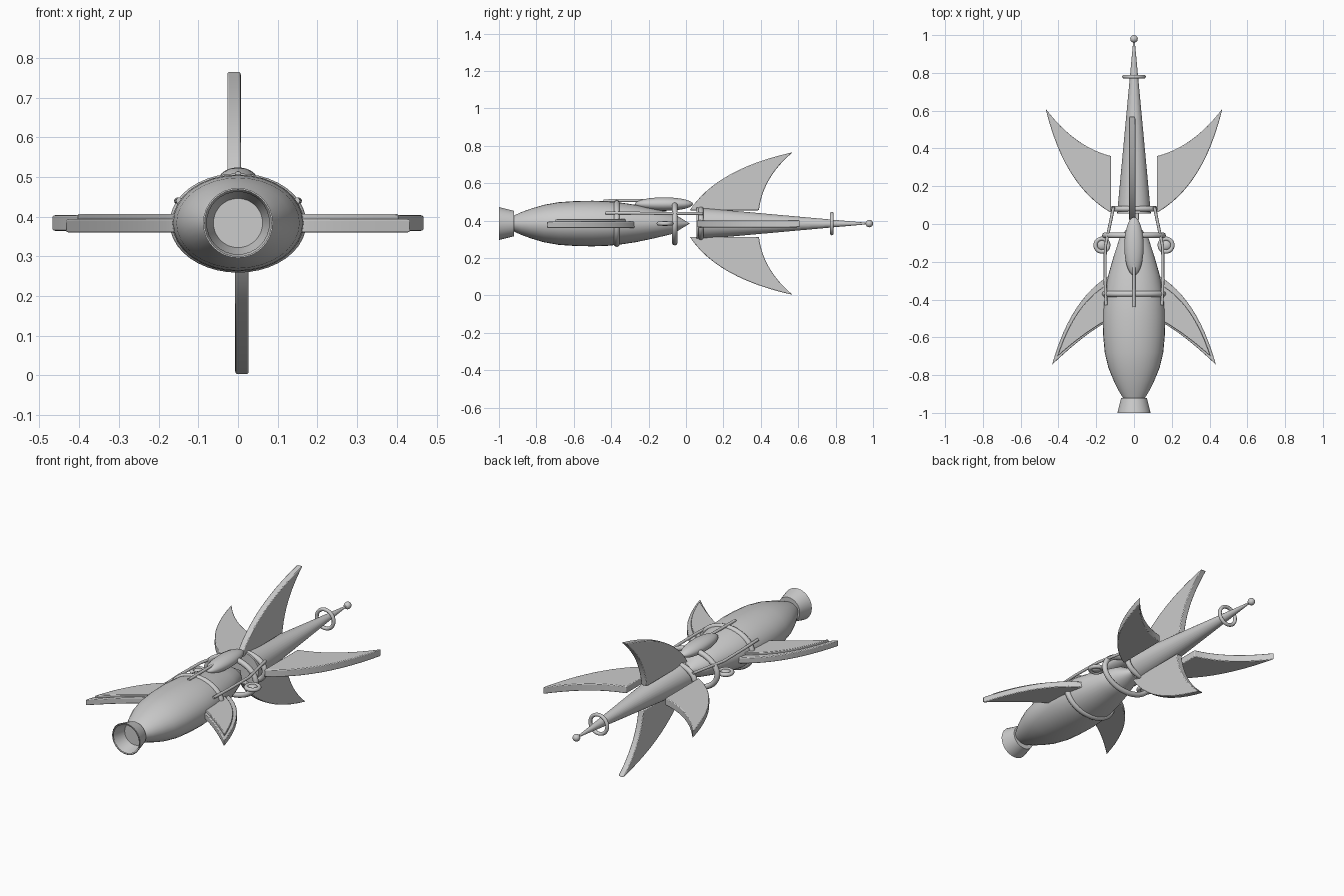
import bpy, bmesh, math
from mathutils import Vector, Matrix

if "Cube" in bpy.data.objects:
    bpy.data.objects.remove(bpy.data.objects["Cube"])

ZC = 0.384  # height of the long axis


def add_object(name, bm, smooth=True, angle=40):
    bmesh.ops.recalc_face_normals(bm, faces=bm.faces[:])
    mesh = bpy.data.meshes.new(name)
    bm.to_mesh(mesh)
    bm.free()
    ob = bpy.data.objects.new(name, mesh)
    bpy.context.collection.objects.link(ob)
    if smooth:
        bpy.ops.object.select_all(action='DESELECT')
        ob.select_set(True)
        bpy.context.view_layer.objects.active = ob
        bpy.ops.object.shade_smooth_by_angle(angle=math.radians(angle))
    return ob


def lathe(name, profile, sx=1.0, sides=32, caps=True):
    """Revolve (y, radius) pairs about the long axis; sx widens the section."""
    bm = bmesh.new()
    rings = []
    for y, r in profile:
        rings.append([bm.verts.new((sx * r * math.cos(a), y, ZC + r * math.sin(a)))
                      for a in (2 * math.pi * i / sides for i in range(sides))])
    for a, b in zip(rings, rings[1:]):
        for i in range(sides):
            j = (i + 1) % sides
            bm.faces.new((a[i], a[j], b[j], b[i]))
    if caps:
        bm.faces.new(rings[0])
        bm.faces.new(rings[-1])
    bmesh.ops.remove_doubles(bm, verts=bm.verts[:], dist=1e-5)
    return add_object(name, bm)


def torus(name, centre, rx, rz, minor, flat=False):
    """Ring around the long axis, or lying flat."""
    bm = bmesh.new()
    n, m = 40, 10
    grid = []
    for i in range(n):
        a = 2 * math.pi * i / n
        row = []
        for j in range(m):
            b = 2 * math.pi * j / m
            u = (rx + minor * math.cos(b)) * math.cos(a)
            v = (rz + minor * math.cos(b)) * math.sin(a)
            w = minor * math.sin(b)
            off = Vector((u, v, w)) if flat else Vector((u, w, v))
            row.append(bm.verts.new(Vector(centre) + off))
        grid.append(row)
    for i in range(n):
        for j in range(m):
            k, l = (i + 1) % n, (j + 1) % m
            bm.faces.new((grid[i][j], grid[k][j], grid[k][l], grid[i][l]))
    return add_object(name, bm, angle=60)


def ellipsoid(name, centre, size):
    bm = bmesh.new()
    bmesh.ops.create_uvsphere(bm, u_segments=24, v_segments=16, radius=1)
    bm.transform(Matrix.Translation(centre) @ Matrix.Diagonal((*size, 1)))
    return add_object(name, bm, angle=60)


def rod(name, points, radius):
    curve = bpy.data.curves.new(name, 'CURVE')
    curve.dimensions = '3D'
    curve.bevel_depth = radius
    curve.bevel_resolution = 3
    curve.use_fill_caps = True
    s = curve.splines.new('POLY')
    s.points.add(len(points) - 1)
    for p, co in zip(s.points, points):
        p.co = (*co, 1)
    ob = bpy.data.objects.new(name, curve)
    bpy.context.collection.objects.link(ob)
    return ob


def bezier(a, c, b, n=12):
    a, b, c = Vector(a), Vector(b), Vector(c)
    return [(1 - t) ** 2 * a + 2 * t * (1 - t) * c + t * t * b for t in (i / n for i in range(n + 1))]


def fin(name, start, lead, tip, trail, end, w0, w1, roll, bevel=0.004, inner=()):
    """Swept fin: outline of (outward, y) extruded from w0 to w1, then rolled about the axis."""
    outline = bezier(start, lead, tip) + bezier(tip, trail, end)[1:] + [Vector(p) for p in inner]
    out, side = Vector((math.cos(roll), 0, math.sin(roll))), Vector((-math.sin(roll), 0, math.cos(roll)))
    bm = bmesh.new()
    loops = [[bm.verts.new(out * p.x + Vector((0, p.y, ZC)) + side * w) for p in outline] for w in (w0, w1)]
    bm.faces.new(loops[0])
    bm.faces.new(loops[1])
    n = len(outline)
    for i in range(n):
        j = (i + 1) % n
        bm.faces.new((loops[0][i], loops[0][j], loops[1][j], loops[1][i]))
    ob = add_object(name, bm, angle=30)
    mod = ob.modifiers.new('edge', 'BEVEL')
    mod.width, mod.segments, mod.limit_method = bevel, 2, 'ANGLE'
    return ob


# Hull, nozzle and tail
lathe('hull', [(-0.92, 0.043), (-0.88, 0.061), (-0.83, 0.079), (-0.76, 0.1), (-0.68, 0.114),
               (-0.59, 0.12), (-0.5, 0.122), (-0.42, 0.119), (-0.35, 0.112), (-0.27, 0.1),
               (-0.17, 0.079), (-0.07, 0.055), (0.02, 0.0001)], sx=1.36)
lathe('nozzle', [(-1.0, 0.072), (-1.0, 0.088), (-0.92, 0.068), (-0.92, 0.0001)], caps=False)
lathe('nozzle_liner', [(-1.0, 0.08), (-0.925, 0.062), (-0.925, 0.0001)], caps=False)
bpy.data.objects.remove(bpy.data.objects['nozzle'])
lathe('nozzle', [(-1.0, 0.084), (-1.0, 0.088), (-0.92, 0.068), (-0.92, 0.0001)], caps=False)
lathe('tail_cone', [(0.055, 0.0001), (0.055, 0.086), (0.98, 0.003)], sx=1.04)
ellipsoid('tail_ball', (0, 0.98, ZC), (0.02, 0.02, 0.02))

# Rings around the hull and tail
torus('front_ring', (0, -0.37, ZC), 0.156, 0.109, 0.016)
torus('middle_ring', (0, -0.06, ZC), 0.154, 0.102, 0.015)
torus('tail_ring', (0, 0.08, ZC), 0.112, 0.075, 0.015)
torus('tip_ring', (0, 0.78, ZC), 0.053, 0.053, 0.01)

# Four tail fins
for name, roll in (('upper_tail_fin', math.pi / 2), ('lower_tail_fin', -math.pi / 2)):
    fin(name, (0.071, 0.02), (0.292, 0.165), (0.381, 0.57), (0.246, 0.41), (0.071, 0.39),
        -0.007, 0.027, roll)
for name, roll in (('right_tail_fin', 0), ('left_tail_fin', math.pi)):
    fin(name, (0.122, 0.06), (0.369, 0.2), (0.468, 0.61), (0.31, 0.405), (0.122, 0.36),
        -0.02, 0.02, roll)

# Parts repeated on both sides
for side, s in (('right', 1), ('left', -1)):
    roll = 0 if s > 0 else math.pi
    fin(side + '_wing', (0.125, -0.27), (0.335, -0.39), (0.434, -0.745), (0.27, -0.59), (0.164, -0.53),
        s * -0.024, s * 0.01, roll, inner=[(0.1, -0.5), (0.1, -0.29)])
    fin(side + '_wing_panel', (0.14, -0.32), (0.315, -0.42), (0.405, -0.7), (0.275, -0.585), (0.164, -0.52),
        s * 0.008, s * 0.023, roll, bevel=0.003, inner=[(0.12, -0.5), (0.12, -0.35)])
    rod(side + '_strut', [(s * 0.148, -0.43, 0.44), (s * 0.153, -0.3, 0.44), (s * 0.152, -0.12, 0.438),
                          (s * 0.108, 0.09, 0.438)], 0.008)
    torus(side + '_pod_ring', (s * 0.17, -0.112, ZC), 0.034, 0.034, 0.011, flat=True)
    ellipsoid(side + '_pod_core', (s * 0.17, -0.112, ZC), (0.026, 0.026, 0.014))

# Top pod and its rod
ellipsoid('top_pod', (0, -0.118, 0.488), (0.051, 0.155, 0.036))
rod('top_rod', [(0, -0.44, 0.506), (0, -0.2, 0.508)], 0.008)
